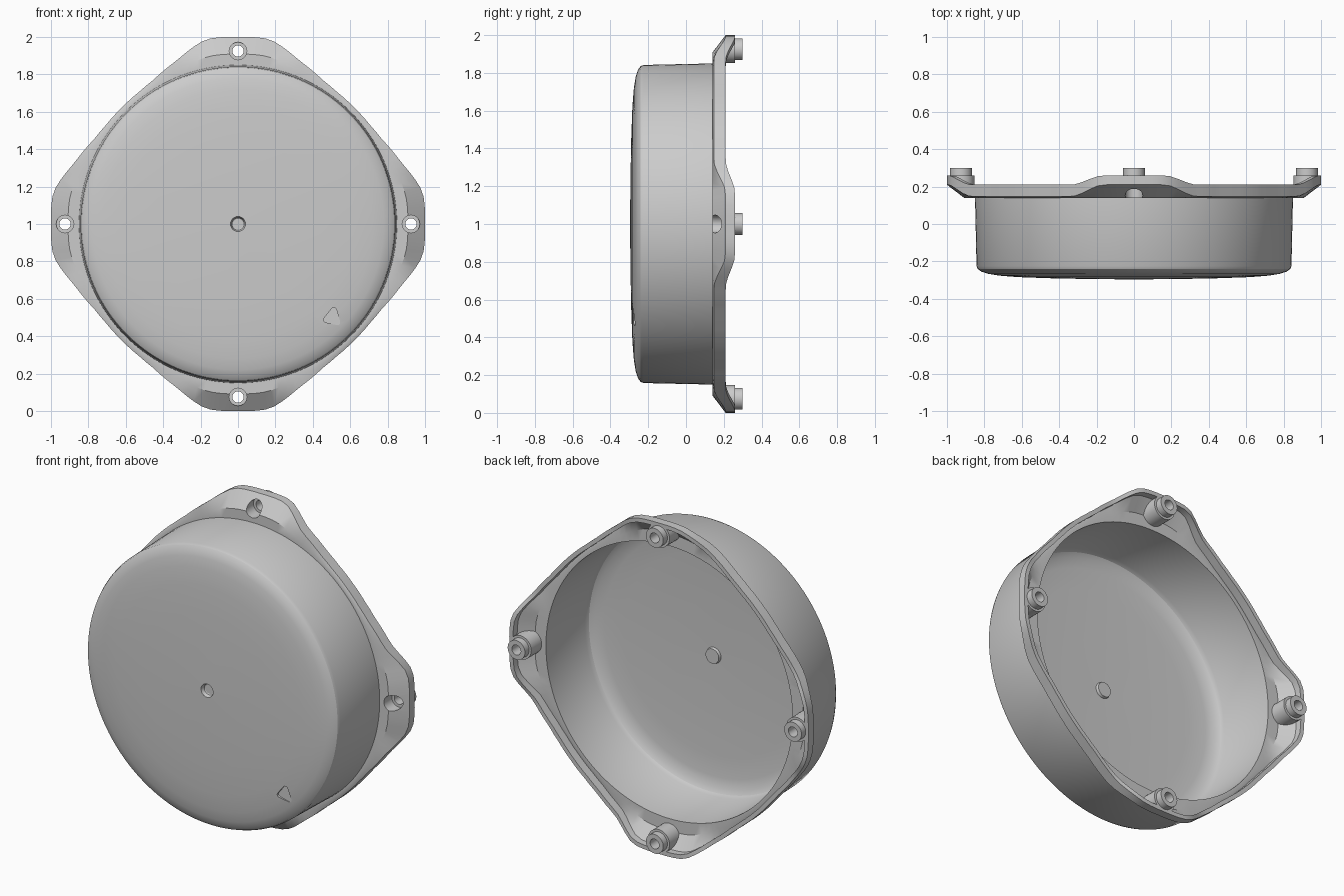
import bpy, bmesh
from math import sin, cos, pi, atan2, hypot, degrees

if "Cube" in bpy.data.objects:
    bpy.data.objects.remove(bpy.data.objects["Cube"])

CZ = 1.0        # height of the cover's axis
N = 128         # stations around the shell
BOLT_R = 0.925  # bolt circle radius


def make(name, rings, closed=False):
    """Skin a list of equal-length vertex rings; caps the ends unless closed."""
    bm = bmesh.new()
    vs = [[bm.verts.new(p) for p in ring] for ring in rings]
    n = len(vs[0])
    for i in range(len(vs) if closed else len(vs) - 1):
        a, b = vs[i], vs[(i + 1) % len(vs)]
        for j in range(n):
            k = (j + 1) % n
            bm.faces.new((a[j], a[k], b[k], b[j]))
    if not closed:
        bm.faces.new(vs[0])
        bm.faces.new(vs[-1])
    bmesh.ops.recalc_face_normals(bm, faces=bm.faces)
    me = bpy.data.meshes.new(name)
    bm.to_mesh(me)
    bm.free()
    ob = bpy.data.objects.new(name, me)
    bpy.context.collection.objects.link(ob)
    return ob


def activate(ob):
    bpy.ops.object.select_all(action='DESELECT')
    ob.select_set(True)
    bpy.context.view_layer.objects.active = ob


def cut(ob, cutter):
    cutter.hide_render = True
    m = ob.modifiers.new("cut", 'BOOLEAN')
    m.operation, m.solver, m.object = 'DIFFERENCE', 'EXACT', cutter
    activate(ob)
    bpy.ops.object.modifier_apply(modifier=m.name)
    bpy.data.objects.remove(cutter, do_unlink=True)


def smooth(ob):
    activate(ob)
    bpy.ops.object.shade_smooth_by_angle(angle=0.5)


# Flange outline: one eighth of the rounded diamond, folded around
EIGHTH = [(0, 1), (.10, .998), (.16, .99), (.205, .97), (.25, .938), (.33, .872),
          (.45, .772), (.53, .705), (.622, .622)]
POLAR = [(atan2(x, y), hypot(x, y)) for x, y in EIGHTH]


def outline(t):
    """Flange radius and tip blend (0 on the sides, 1 at the ears)."""
    a = t % (pi / 2)
    a = min(a, pi / 2 - a)
    r = POLAR[-1][1]
    for (a0, r0), (a1, r1) in zip(POLAR, POLAR[1:]):
        if a <= a1:
            r = r0 + (r1 - r0) * (a - a0) / (a1 - a0)
            break
    k = min(1, max(0, (.34 - r * sin(a)) / .18))
    return r, k * k * (3 - 2 * k)


def section(t):
    """Cross-section (radius, y) of the shell at angle t, outside to inside."""
    R, k = outline(t)
    edge, back = .147 + .063 * k, .21 + .05 * k
    return [
        # front dimple, dome and cup wall
        (.028, -.272), (.033, -.275), (.040, -.296), (.25, -.294), (.45, -.290),
        (.62, -.284), (.72, -.276), (.78, -.266), (.815, -.255), (.835, -.241),
        (.842, -.225), (.85, .14),
        # flange front, skirt, rim and flange floor
        (.86 + (R - .86) * .35, .14), (R, edge), (R, back), (R - .025, back),
        (R - .025, edge + .010), (.835 + (R - .86) * .45, .160), (.825, .160),
        # cup inside and the pad behind the dimple
        (.816, -.20), (.805, -.222), (.78, -.238), (.72, -.249), (.60, -.256),
        (.30, -.264), (.048, -.266), (.044, -.250)]


# Cover shell
angles = [2 * pi * i / N for i in range(N)]
stations = [section(t) for t in angles]
rings = [[(s[j][0] * sin(t), s[j][1], CZ + s[j][0] * cos(t))
          for s, t in zip(stations, angles)] for j in range(len(stations[0]))]
shell = make("cover_shell", rings)


def bolt_ring(t, r, y, seg=32):
    """Ring around a bolt axis; y=None follows the sloping ear."""
    pts = []
    for i in range(seg):
        p = 2 * pi * i / seg
        u, v = r * cos(p), BOLT_R + r * sin(p)
        yy = .146 + max(0, v - .909) * .77 if y is None else y
        pts.append((v * sin(t) + u * cos(t), yy, CZ + v * cos(t) - u * sin(t)))
    return pts


# Bolt pockets and stepped bosses on the four ears
BOSS = [(.072, None), (.072, .26), (.058, .26), (.058, .30), (.030, .30),
        (.030, .215), (.047, .215), (.047, None)]
for i in range(4):
    t = i * pi / 2
    cut(shell, make("pocket_cutter", [bolt_ring(t, .047, .05), bolt_ring(t, .047, .35)]))
    smooth(make(f"bolt_boss_{i + 1}", [bolt_ring(t, r, y) for r, y in BOSS], closed=True))

# Small rounded triangular mark recessed in the front
tri = []
for cx, cz, mid in [(.512, .538, 80), (.472, .488, 205), (.532, .474, 318)]:
    for d in (-60, -30, 0, 30, 60):
        a = (mid + d) * pi / 180
        tri.append((cx + .015 * cos(a), cz + .015 * sin(a)))
cut(shell, make("mark_cutter", [[(x, y, z) for x, z in tri] for y in (-.34, -.266)]))

smooth(shell)
